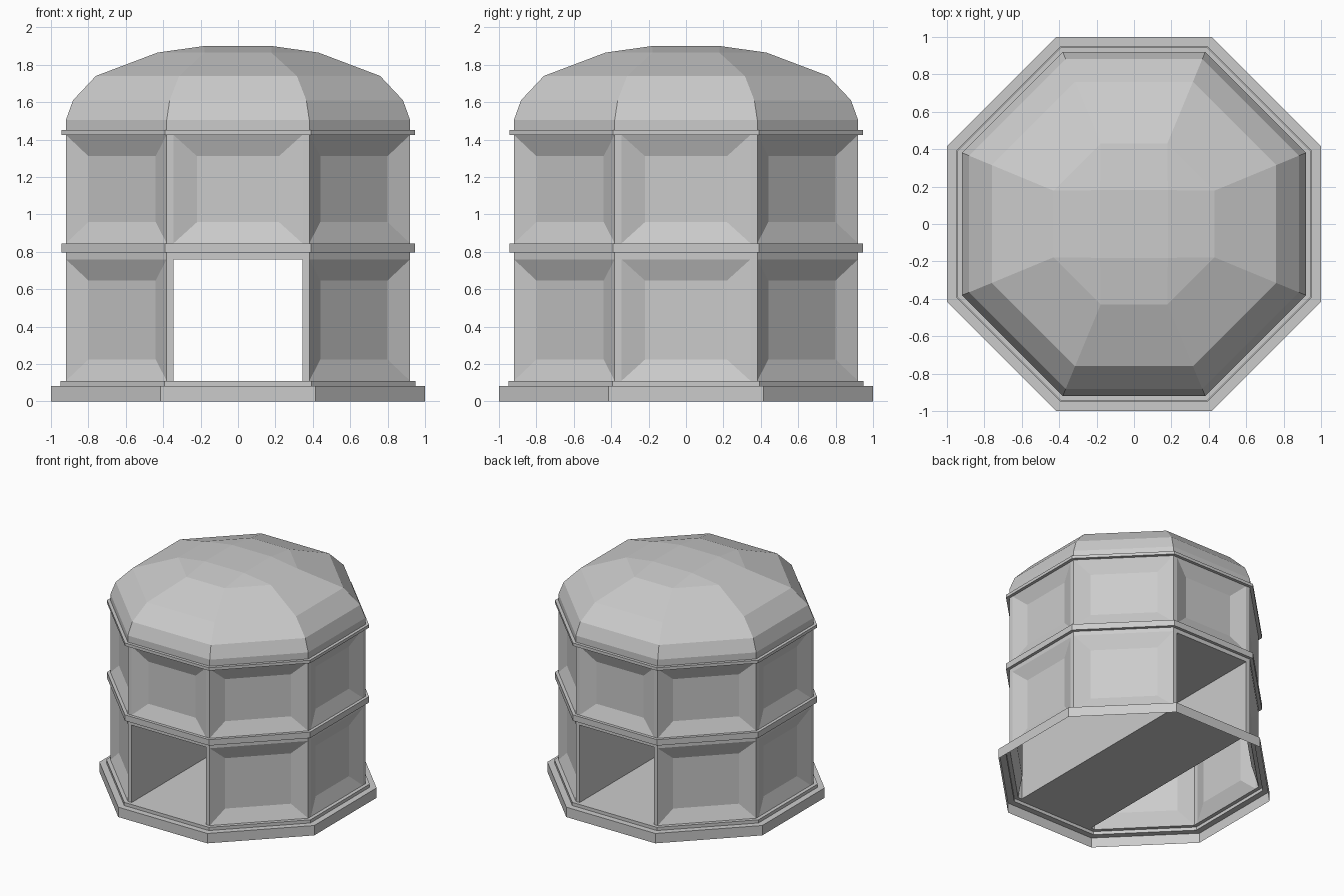
import bpy, bmesh
from math import sin, cos, tan, pi
from mathutils import Vector

if "Cube" in bpy.data.objects:
    bpy.data.objects.remove(bpy.data.objects["Cube"])

T = tan(pi / 8)          # half side length per unit apothem of an octagon
WALL, SUNK = 0.92, 0.877  # wall apothem and recessed panel apothem


def pt(side, t, a, z):
    """Point on an octagon side: t along the side, a out from the centre."""
    ang = -pi / 2 + side * pi / 4
    return Vector((a * cos(ang) - t * sin(ang), a * sin(ang) + t * cos(ang), z))


def finish(name, bm):
    bmesh.ops.remove_doubles(bm, verts=bm.verts, dist=1e-4)
    bmesh.ops.recalc_face_normals(bm, faces=bm.faces)
    me = bpy.data.meshes.new(name)
    bm.to_mesh(me)
    bm.free()
    ob = bpy.data.objects.new(name, me)
    bpy.context.collection.objects.link(ob)
    return ob


def face(bm, pts):
    return bm.faces.new([bm.verts.new(p) for p in pts])


def octagon_lathe(bm, profile):
    for (a0, z0), (a1, z1) in zip(profile, profile[1:]):
        for s in range(8):
            face(bm, [pt(s, -a0 * T, a0, z0), pt(s, a0 * T, a0, z0),
                      pt(s, a1 * T, a1, z1), pt(s, -a1 * T, a1, z1)])


def rect(side, hw, z0, z1, a):
    return [pt(side, -hw, a, z0), pt(side, hw, a, z0),
            pt(side, hw, a, z1), pt(side, -hw, a, z1)]


def bridge(bm, r0, r1):
    for i in range(4):
        j = (i + 1) % 4
        if (r0[i] - r1[i]).length + (r0[j] - r1[j]).length > 1e-4:
            quad = []
            for p in (r0[i], r0[j], r1[j], r1[i]):
                if all((p - q).length > 1e-4 for q in quad):
                    quad.append(p)
            # skip strips with no area (frame flush with the wall edge)
            if len(quad) > 2 and (quad[1] - quad[0]).cross(quad[2] - quad[0]).length > 1e-6:
                face(bm, quad)


def storey(name, z0, z1, top, doors=()):
    """Eight walls with sunken bevelled panels; doors are left open."""
    bm = bmesh.new()
    for s in range(8):
        outer = 0.345 if s % 2 == 0 else WALL * T
        inner = 0.22 if s % 2 == 0 else 0.255
        frame = rect(s, outer, z0, top, WALL)
        bridge(bm, rect(s, WALL * T, z0, z1, WALL), frame)
        if s not in doors:
            panel = rect(s, inner, z0 + 0.113, top - 0.113, SUNK)
            bridge(bm, frame, panel)
            face(bm, panel)
    return finish(name, bm)


def ring(name, profile):
    bm = bmesh.new()
    octagon_lathe(bm, profile)
    return finish(name, bm)


# Stepped plinth and the two string courses
ring("plinth", [(1, 0), (1, 0.083), (0.95, 0.083), (0.95, 0.11), (WALL, 0.11)])
ring("middle_band", [(WALL, 0.795), (0.945, 0.795), (0.945, 0.845), (WALL, 0.845)])
ring("cornice", [(WALL, 1.425), (0.945, 1.425), (0.945, 1.45), (WALL, 1.45)])

# Walls
storey("lower_walls", 0.11, 0.795, 0.76, doors=(0, 4))
storey("upper_walls", 0.845, 1.425, 1.425)

# Passage running from the front door to the back door
bm = bmesh.new()
front = rect(0, 0.345, 0.11, 0.76, WALL)
back = [Vector((p.x, -p.y, p.z)) for p in front]
bridge(bm, front, back)
passage = finish("passage", bm)
passage.data.flip_normals()

# Faceted dome with a cross-shaped, square-topped cap
bm = bmesh.new()
R, C, ZR, ZC = 0.43, 0.181, 1.865, 1.90
octagon_lathe(bm, [(WALL, 1.45), (WALL, 1.505), (0.882, 1.61), (0.76, 1.74), (R, ZR)])
h = R * T
face(bm, [(-C, -C, ZC), (C, -C, ZC), (C, C, ZC), (-C, C, ZC)])
for s in range(0, 8, 2):
    face(bm, [pt(s, -h, R, ZR), pt(s, h, R, ZR), pt(s, C, C, ZC), pt(s, -C, C, ZC)])
    face(bm, [pt(s, h, R, ZR), pt(s + 2, -h, R, ZR), pt(s, C, C, ZC)])
finish("dome", bm)
